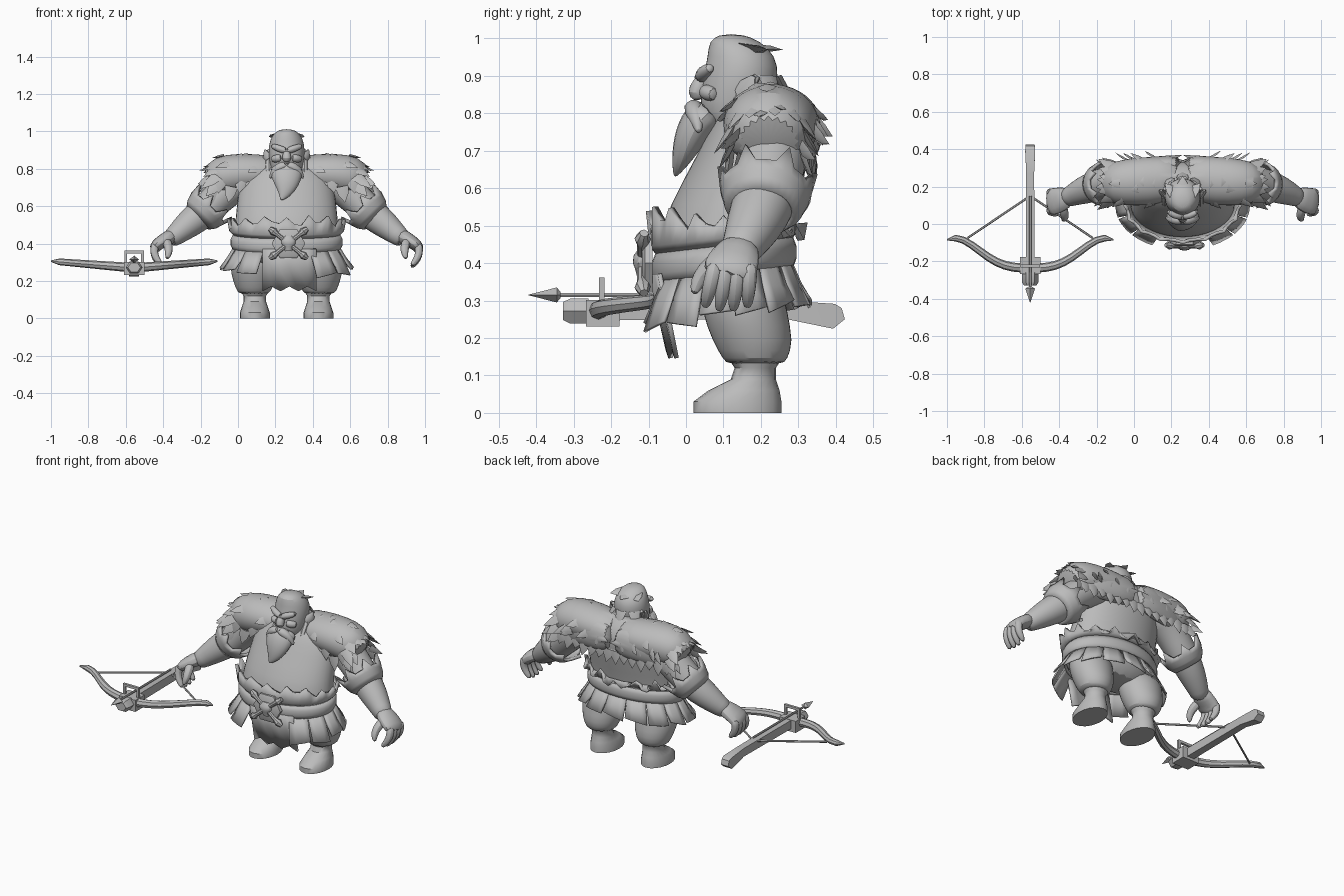
import bpy, bmesh, math, random
from math import sin, cos, pi, tau, radians
from mathutils import Vector, Matrix

random.seed(4)
if "Cube" in bpy.data.objects:
    bpy.data.objects.remove(bpy.data.objects["Cube"])

COLOUR = (.5, .5, .5, 1)
grey = bpy.data.materials.new("plain_grey")
grey.use_nodes = True
grey.diffuse_color = COLOUR
grey.node_tree.nodes["Principled BSDF"].inputs["Base Color"].default_value = COLOUR

BODY = .26     # x of the figure's own centre line
BOW = -.555    # x of the crossbow's centre line
ACROSS, ALONG, UP = (1, 0, 0), (0, 1, 0), (0, 0, 1)


def finish(name, bm, centre=BODY, mirror=False, smooth=False, thick=0, angle=40):
    bmesh.ops.recalc_face_normals(bm, faces=bm.faces)
    mesh = bpy.data.meshes.new(name)
    bm.to_mesh(mesh)
    bm.free()
    mesh.materials.append(grey)
    mesh.shade_smooth()
    mesh.set_sharp_from_angle(angle=radians(angle))
    ob = bpy.data.objects.new(name, mesh)
    bpy.context.collection.objects.link(ob)
    ob.location.x = centre
    if mirror:
        ob.modifiers.new("Mirror", 'MIRROR')
    if thick:
        ob.modifiers.new("Solidify", 'SOLIDIFY').thickness = thick
    if smooth:
        ob.modifiers.new("Subsurf", 'SUBSURF').levels = 1


def skin(bm, rings, closed=True, caps=True):
    """Bridge rows of points with quads."""
    rows = [[bm.verts.new(point) for point in ring] for ring in rings]
    count = len(rows[0])
    for low, high in zip(rows, rows[1:]):
        for i in range(count if closed else count - 1):
            j = (i + 1) % count
            bm.faces.new((low[i], low[j], high[j], high[i]))
    if caps:
        bm.faces.new(rows[0])
        bm.faces.new(rows[-1])


def turns(count):
    return [tau * i / count for i in range(count)]


def oval(angle, rx, front, back, z, x=0):
    return (x + rx * sin(angle), (front + back) / 2 - (back - front) / 2 * cos(angle), z)


def loft(name, rings, x=0, **options):
    """Stack of level ovals: z, front y, back y, x radius."""
    bm = bmesh.new()
    skin(bm, [[oval(a, rx, front, back, z, x) for a in turns(20)] for z, front, back, rx in rings])
    finish(name, bm, **options)


def tube(name, *paths, sides=10, up=UP, turn=0, **options):
    """Sweep ovals along points x, y, z, side radius and, if different, up radius."""
    bm = bmesh.new()
    for path in paths:
        spots = [Vector(p[:3]) for p in path]
        rings = []
        for k, p in enumerate(path):
            tangent = spots[min(k + 1, len(spots) - 1)] - spots[max(k - 1, 0)]
            side = tangent.cross(Vector(up)).normalized()
            rise = side.cross(tangent).normalized()
            rings.append([spots[k] + side * p[3] * cos(a + turn) + rise * p[-1] * sin(a + turn)
                          for a in turns(sides)])
        skin(bm, rings)
    finish(name, bm, **options)


def wrap(name, count, rows, point, thick, **options):
    """Open band; point(angle, row, index) gives a position."""
    bm = bmesh.new()
    skin(bm, [[point(a, row, i) for i, a in enumerate(turns(count))] for row in range(rows)], caps=False)
    finish(name, bm, thick=thick, **options)


def box(bm, place, size):
    bmesh.ops.create_cube(bm, size=1, matrix=Matrix.Translation(place) @ Matrix.Diagonal((*size, 1)))


def tuft(bm, root, direction, normal, length, width):
    """One curved, flattened lock of fur."""
    root, along, out = Vector(root), Vector(direction).normalized(), Vector(normal).normalized()
    side = along.cross(out).normalized() * width
    lift = out * width * .3
    middle = root + along * length * .5 + lift * .5
    tip = bm.verts.new(root + along * length + out * length * .15)
    base = [bm.verts.new(root + o) for o in (side, lift, -side, -lift)]
    belly = [bm.verts.new(middle + o) for o in (side * .75, lift, -side * .75, -lift)]
    for i in range(4):
        j = (i + 1) % 4
        bm.faces.new((base[i], base[j], belly[j], belly[i]))
        bm.faces.new((belly[i], belly[j], tip))


def steps(count):
    return [i / count for i in range(count + 1)]


# Trunk and legs with boots
loft("torso", [(.27, .02, .24, .2), (.36, -.06, .27, .28), (.45, -.08, .28, .285), (.55, -.05, .3, .275),
               (.7, .035, .335, .26), (.78, .07, .335, .23), (.88, .15, .27, .08)], smooth=True)
loft("leg", [(.37, .03, .26, .13), (.27, .04, .27, .13), (.19, .07, .29, .11), (.14, .1, .27, .09),
             (.13, .11, .26, .07)], x=.175, mirror=True, smooth=True)
loft("boot", [(0, .02, .255, .08), (.03, .02, .255, .08), (.06, .06, .25, .07), (.09, .12, .24, .06),
              (.12, .13, .24, .06), (.165, .1, .27, .09)], x=.17, mirror=True)

# Arms, hands and fingers
tube("arm", [(.16, .24, .77, .11), (.27, .235, .73, .1), (.37, .225, .64, .09), (.45, .21, .56, .087),
             (.53, .18, .5, .077), (.6, .15, .44, .055), (.63, .13, .42, .05)],
     sides=16, up=ALONG, mirror=True, smooth=True)
tube("palm", [(.6, .15, .45, .045, .055), (.65, .13, .42, .04, .07), (.7, .12, .39, .035, .08),
              (.71, .11, .36, .03, .07)], up=ALONG, mirror=True, smooth=True)
tube("fingers", *[[(.7 + .06 * t - .095 * t * t, .08 + .03 * k - .03 * t + .008 * k * t,
                    .4 - (.12 + .01 * (k in (1, 2))) * t, .024 * (1 - .5 * t ** 3)) for t in steps(4)]
                  for k in range(4)], sides=8, up=ALONG, mirror=True, smooth=True)
tube("thumb", [(.645, .1, .42, .03), (.63, .05, .38, .026), (.63, .03, .35, .022), (.64, .02, .315, .01)],
     sides=8, up=ACROSS, mirror=True, smooth=True)

# Fur cuffs, set square to the forearm
axis = Vector((-.7, .1, .7)).normalized()
side = axis.cross(Vector(ALONG)).normalized()
front = side.cross(axis)


def cuff_point(angle, row, i):
    height, radius = .03 * row - .05, .085 + .022 * row ** .5
    if row == 3:
        point = i % 4 == 0
        height, radius = height + .05 * point - .01, radius + .015 * point
    return Vector((.44, .21, .57)) + axis * height + (side * cos(angle) + front * sin(angle)) * radius


wrap("fur_cuff", 28, 4, cuff_point, .018, mirror=True)

# Fur mantle over both shoulders, draped down the back
MANTLE = [(0, .25, .775, .1, .09), (.12, .235, .775, .13, .1), (.25, .225, .775, .13, .11),
          (.35, .22, .76, .12, .115), (.415, .22, .715, .09, .085)]
DRAPE = [(0, .315, .755, .055, .09), (.15, .315, .75, .05, .09), (.28, .295, .74, .045, .09), (.37, .27, .72, .03, .07)]
tube("mantle", MANTLE, DRAPE, sides=20, mirror=True, smooth=True)
bm = bmesh.new()
for k in range(16):   # loose locks on the outer shoulders
    blend, angle = random.random(), random.uniform(-.5, pi + .5)
    x, y, z, ry, rz = [p + (q - p) * blend for p, q in zip(MANTLE[1 + k % 3], MANTLE[2 + k % 3])]
    out = Vector((.2, cos(angle), sin(angle)))
    tuft(bm, (x, y + ry * out.y * .96, z + rz * out.z * .96), Vector((.9, .3 * out.y, -.5)) + out * .15,
         out, random.uniform(.055, .08), .024)
for angle in turns(13):   # hem hanging over the upper arm
    c, s = cos(angle), sin(angle)
    tuft(bm, (.37, .22 + .1 * c, .74 + .095 * s), (.6, .25 * c, .2 * s - .6), (.4, c, s),
         random.uniform(.08, .115), .034)
for k, t in enumerate(steps(6)):    # front and back hems
    x = .02 + .33 * t
    tuft(bm, (x, .335 - .02 * t * t, .7), (.15, 0, -1), ALONG, random.uniform(.06, .09), .036)
    if k % 2:
        tuft(bm, (x, .362 - .035 * t, .77), (.3, 0, -1), ALONG, .06, .024)
    if k > 2:
        tuft(bm, (x, .12, .745 - .04 * (k == 5)), (.2, 0, -1), (0, -1, 0), random.uniform(.07, .1), .036)
finish("mantle_fur", bm, mirror=True, angle=60)

# Head, face and hair
loft("head", [(.74, .09, .18, .05), (.78, .045, .21, .08), (.83, .035, .235, .092), (.9, .045, .25, .1),
              (.955, .058, .24, .09), (.993, .06, .2, .066), (1.012, .09, .15, .03)], smooth=True)
tube("brow", [(0, .042, .893, .02), (.04, .042, .908, .02), (.085, .07, .925, .014)], mirror=True, smooth=True)
tube("nose", [(0, .055, .9, .014), (0, .035, .88, .022), (0, .028, .855, .028), (0, .035, .835, .016)],
     up=ALONG, smooth=True)
tube("cheek", [(.025, .05, .86, .02), (.05, .055, .855, .023), (.08, .08, .85, .02)], mirror=True, smooth=True)
tube("ear", [(.09, .15, .85, .02, .03), (.11, .165, .87, .012, .03), (.115, .18, .9, .006)], mirror=True)
tube("moustache", [(0, .02, .82, .024), (.035, .02, .81, .028), (.07, .03, .785, .022), (.09, .035, .745, .006)],
     mirror=True, smooth=True)
tube("beard", [(-.03 * t ** 4, .07 - .1 * t ** .6, .81 - .18 * t, .09 * (1 - t * t) + .004, .05 * (1 - t * t) + .004)
               for t in steps(6)], up=ALONG, smooth=True)
tube("braid", [(.095, .19 - .135 * t, .9 - .21 * t, .021 * sin(pi * (.15 + .8 * t))) for t in steps(6)],
     sides=8, up=ACROSS, mirror=True)
bm = bmesh.new()
for angle in (0, .8, -.8):
    s, c = sin(angle), cos(angle)
    tuft(bm, (.06 * s, .12 + .06 * c, .975), (s, c, -.2), (0, .6, 1), .075, .035)
    tuft(bm, (.09 * s, .15 + .095 * c, .9), (s * .4, c * .3, -.8), (s, c, .3), .075, .035)
finish("hair_tufts", bm, angle=60)


# Belt, waist fur and ragged skirt, all rising towards the back
def waist(angle, spread, z):
    return oval(angle, .285 + spread, -.08 - spread * .8, .285 + spread * .7, z - .022 * cos(angle))


def fur_point(angle, row, i):
    point = i % 3 == 0
    z = .445 + .022 * row
    if row == 2:
        z += random.uniform(-.012, .012) + .04 * point + .04 * cos(angle)
    return waist(angle, .022 * (row > 0) + .012 * point * (row > 1), z)


wrap("belt", 40, 4, lambda angle, row, i: waist(angle, .015 * (row in (1, 2)), .362 + .03 * row), .015)
wrap("waist_fur", 48, 3, fur_point, .018)

bm = bmesh.new()
GAP, PANELS = .45, 13
step = (tau - GAP * 2) / PANELS
for k in range(PANELS):   # torn panels, open at the front
    middle = GAP + step * (k + .5)
    rows = []
    for t in steps(2):
        hem, slant = random.uniform(-.02, .015) * (t == 1), random.uniform(-.015, .015) * (t == 1)
        rows.append([waist(middle + s * step * (.5 - .05 * t), .08 * t - .005, .39 - .13 * t + hem + s * slant)
                     for s in (-1, -.4, .4, 1)])
    skin(bm, rows, closed=False, caps=False)
finish("skirt", bm, thick=.008)

bm = bmesh.new()
skin(bm, [[(.048 * i + .015, .045 * t - .1 + abs(i) * .008, .37 - (.2 + .025 * (i % 2)) * t)
           for i in range(-3, 4)] for t in steps(2)], closed=False, caps=False)
finish("loincloth", bm, thick=.012)

# Skull and crossed bones buckle
tube("buckle_plate", [(.01, -.09, .4, .09), (.01, -.11, .4, .09), (.01, -.118, .4, .075)], sides=6)
tube("buckle_bones", *[[(.01 + flip * .1 * t, -.122 + .01 * t * t, .4 + .08 * t, .012 + .01 * (abs(t) == .8))
                        for t in (-1, -.8, -.6, .6, .8, 1)] for flip in (1, -1)], sides=8, up=ALONG)
loft("buckle_skull", [(.36, -.13, -.1, .02), (.385, -.136, -.1, .025), (.4, -.142, -.1, .038),
                      (.42, -.14, -.1, .038), (.44, -.126, -.1, .02)], x=.01)

# Crossbow: stock, head block, sight, limbs, string and bolt
tube("bow_stock", [(0, .42, .265, .034, .022), (0, .395, .258, .038, .047), (0, .27, .275, .03, .035),
                   (0, -.27, .273, .034, .037)], sides=4, turn=pi / 4, centre=BOW)
bm = bmesh.new()
box(bm, (0, -.222, .266), (.11, .09, .07))
for x in (-.045, .045):
    box(bm, (x, -.225, .325), (.015, .015, .07))
box(bm, (0, -.225, .354), (.105, .015, .015))
finish("bow_head_and_sight", bm, centre=BOW)
tube("bow_nose", [(0, -.26, .272, .045, .038), (0, -.31, .272, .045, .038), (0, -.328, .272, .034, .028)],
     sides=6, centre=BOW)
tube("bow_limb", [(.445 * t, -.155 - .08 * cos(pi * (1.1 * t) ** 1.5), .27 + .036 * t,
                   .004 if t == 1 else .026 - .009 * t) for t in steps(10)], sides=8, mirror=True, centre=BOW)
tube("bow_string", [(.335, -.075, .292, .006), (0, .15, .295, .006)], sides=6, mirror=True, centre=BOW)
tube("bolt_shaft", [(0, .15, .315, .006), (0, -.35, .315, .006)], sides=6, centre=BOW)
tube("bolt_head", [(0, -.335, .315, .008), (0, -.345, .315, .026, .02), (0, -.42, .315, .001)], sides=4, centre=BOW)
